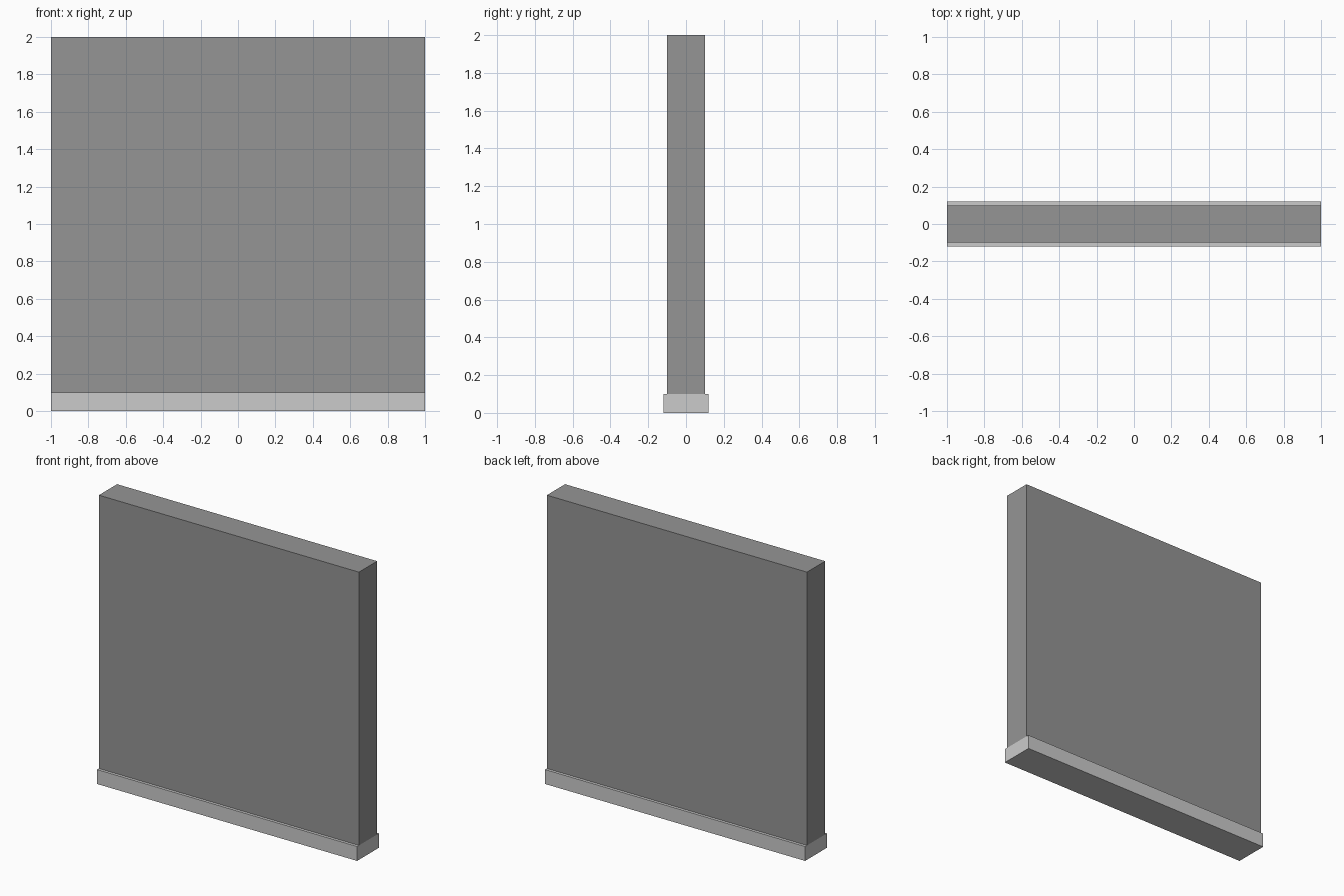
import bpy

if "Cube" in bpy.data.objects:
    bpy.data.objects.remove(bpy.data.objects["Cube"])


def box(name, size, z_bottom, grey):
    """Box centred on x and y, standing at z_bottom, in a flat grey."""
    bpy.ops.mesh.primitive_cube_add(size=1, location=(0, 0, z_bottom + size[2] / 2))
    obj = bpy.context.object
    obj.name = name
    obj.scale = size
    bpy.ops.object.transform_apply(location=False, rotation=False, scale=True)
    mat = bpy.data.materials.new(name + "_paint")
    mat.diffuse_color = (grey, grey, grey, 1)
    mat.use_nodes = True
    mat.node_tree.nodes["Principled BSDF"].inputs["Base Color"].default_value = mat.diffuse_color
    obj.data.materials.append(mat)
    return obj


# Lighter skirting along the foot, slightly thicker than the wall
box("baseboard", (2.0, 0.24, 0.1), 0.0, 0.55)

# Plain darker wall panel standing on the skirting
box("wall_panel", (2.0, 0.2, 1.9), 0.1, 0.30)
